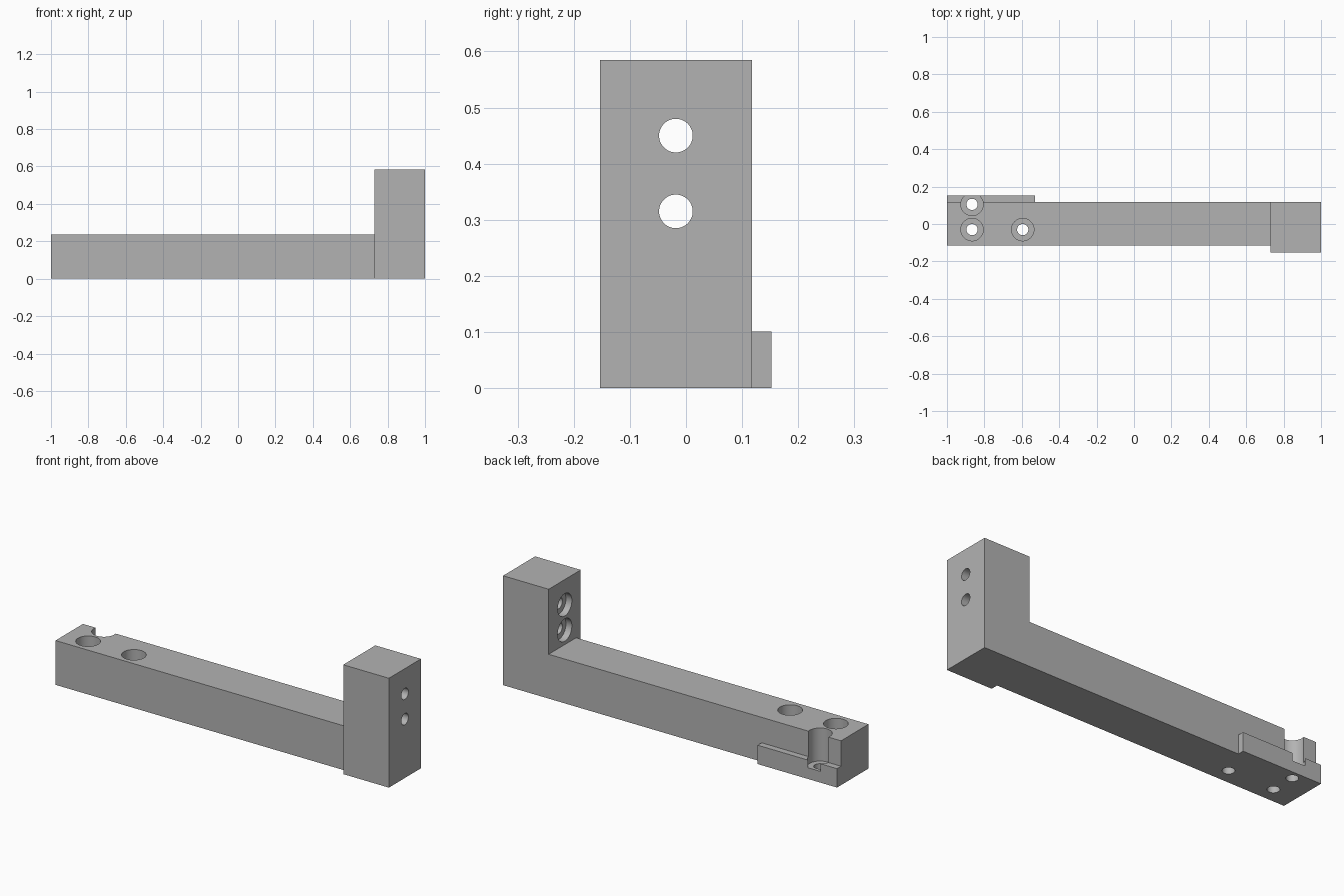
import bpy
import bmesh
import math
from mathutils import Matrix, Vector

if "Cube" in bpy.data.objects:
    bpy.data.objects.remove(bpy.data.objects["Cube"])

grey = bpy.data.materials.new("plain grey")
grey.diffuse_color = (0.45, 0.45, 0.45, 1)
grey.use_nodes = True
grey.node_tree.nodes["Principled BSDF"].inputs["Base Color"].default_value = grey.diffuse_color


def make_object(name, bm):
    bmesh.ops.recalc_face_normals(bm, faces=bm.faces[:])
    mesh = bpy.data.meshes.new(name)
    bm.to_mesh(mesh)
    bm.free()
    mesh.materials.append(grey)
    obj = bpy.data.objects.new(name, mesh)
    bpy.context.collection.objects.link(obj)
    return obj


def box(name, low, high):
    low, high = Vector(low), Vector(high)
    bm = bmesh.new()
    bmesh.ops.create_cube(bm, size=1, matrix=Matrix.Translation((low + high) / 2)
                          @ Matrix.Diagonal((*(high - low), 1)))
    return make_object(name, bm)


def stepped_cutter(name, place, floor, top, hole=0.03, bore=0.06, sides=48):
    """Narrow through hole from below zero up to floor, wide bore from floor to top."""
    bm = bmesh.new()
    rings = []
    for r, z in ((hole, -0.1), (hole, floor), (bore, floor), (bore, top)):
        rings.append([bm.verts.new(place @ Vector((r * math.cos(a), r * math.sin(a), z)))
                      for a in (2 * math.pi * i / sides for i in range(sides))])
    for a, b in zip(rings, rings[1:]):
        for i in range(sides):
            j = (i + 1) % sides
            bm.faces.new((a[i], a[j], b[j], b[i]))
    bm.faces.new(rings[0])
    bm.faces.new(rings[-1])
    obj = make_object(name, bm)
    obj.hide_render = True
    return obj


def boolean(target, other, operation):
    bpy.context.view_layer.objects.active = target
    mod = target.modifiers.new(operation.lower(), 'BOOLEAN')
    mod.operation = operation
    mod.solver = 'EXACT'
    mod.object = other
    bpy.ops.object.modifier_apply(modifier=mod.name)
    bpy.data.objects.remove(other)


# Long arm, with the upright end block and the low side ledge merged in
arm = box("bracket_arm", (-1, -0.114, 0), (0.8, 0.118, 0.237))
block = box("end_block", (0.73, -0.153, 0), (1, 0.118, 0.585))
ledge = box("side_ledge", (-1, 0.05, 0), (-0.53, 0.152, 0.101))
boolean(arm, block, 'UNION')
boolean(arm, ledge, 'UNION')

# Vertical counterbored holes through the arm
for x, y in ((-0.866, 0.105), (-0.866, -0.03), (-0.595, -0.03)):
    cutter = stepped_cutter("arm_hole", Matrix.Translation((x, y, 0)), 0.06, 0.4)
    boolean(arm, cutter, 'DIFFERENCE')

# Horizontal holes through the block, counterbored on the inner side
for z in (0.315, 0.45):
    place = Matrix.Translation((1, -0.018, z)) @ Matrix.Rotation(-math.pi / 2, 4, 'Y')
    cutter = stepped_cutter("block_hole", place, 0.235, 0.4)
    boolean(arm, cutter, 'DIFFERENCE')

# Smooth hole walls, crisp edges
bpy.ops.object.select_all(action='DESELECT')
arm.select_set(True)
bpy.context.view_layer.objects.active = arm
bpy.ops.object.shade_smooth_by_angle(angle=math.radians(30))
